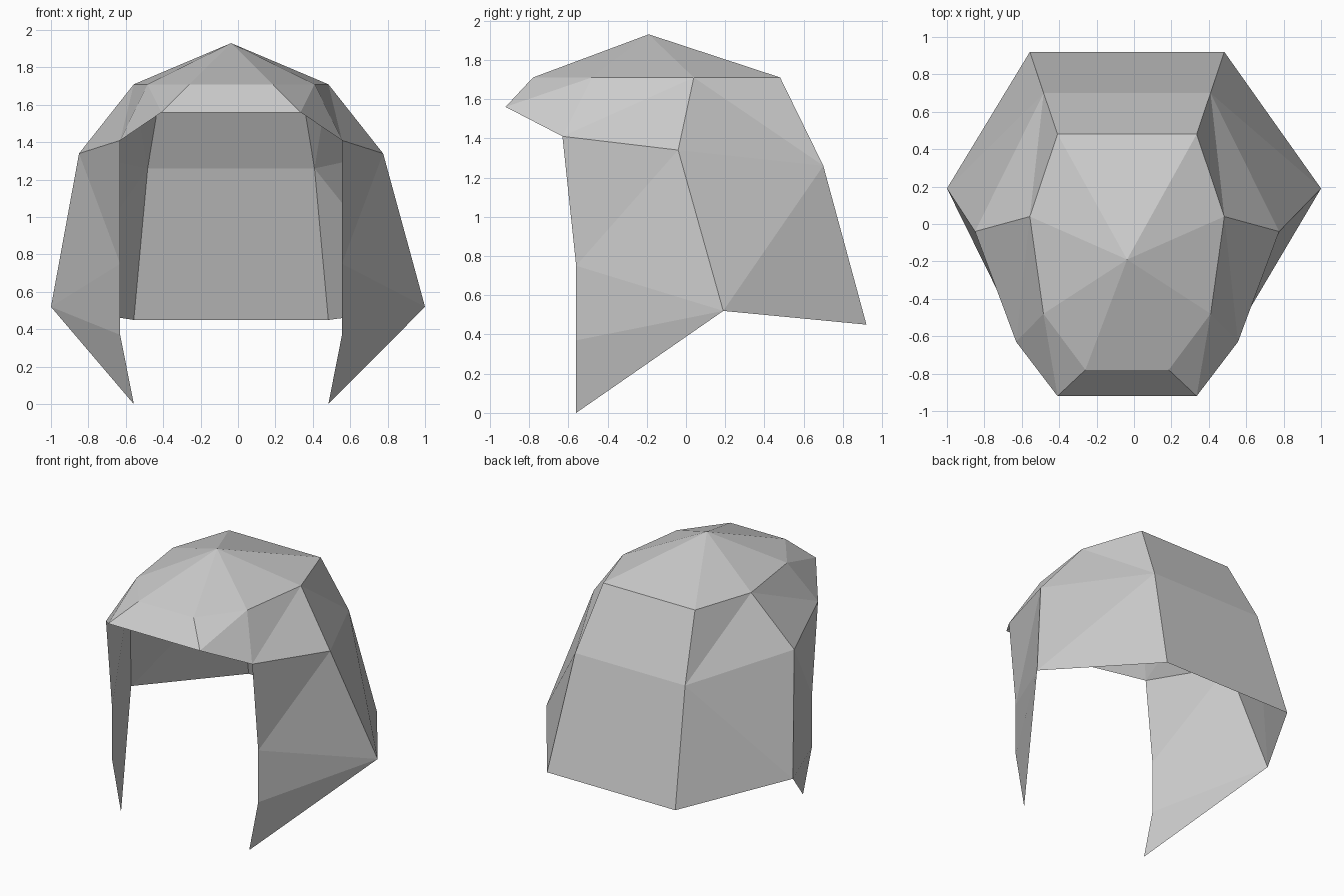
import bpy
import bmesh

cube = bpy.data.objects.get("Cube")
if cube:
    bpy.data.objects.remove(cube, do_unlink=True)

MID = -0.037  # x of the symmetry plane

# Half outline points: distance from the symmetry plane, y, z
POINTS = {
    "brow_top": (0.223, -0.78, 1.71),
    "brim": (0.372, -0.92, 1.56),
    "crown_front": (0.447, -0.48, 1.71),
    "crown_side": (0.52, 0.04, 1.71),
    "crown_back": (0.372, 0.48, 1.71),
    "temple": (0.593, -0.63, 1.41),
    "side_mid": (0.813, -0.04, 1.34),
    "side_hem": (0.963, 0.19, 0.52),
    "back_mid": (0.446, 0.70, 1.26),
    "back_hem": (0.52, 0.92, 0.45),
    "cheek_upper": (0.593, -0.56, 0.75),
    "cheek_lower": (0.593, -0.56, 0.37),
    "cheek_tip": (0.52, -0.56, 0.0),
}

# Facets repeated on each side
SIDE_FACES = [
    "apex brow_top crown_front",
    "apex crown_front crown_side",
    "apex crown_side crown_back",
    "brow_top brim crown_front",
    "crown_front brim temple",
    "crown_front temple crown_side",
    "crown_side temple side_mid",
    "crown_side back_mid crown_back",
    "crown_side side_mid back_mid",
    "side_mid side_hem back_mid",
    "side_hem back_hem back_mid",
    "temple cheek_upper side_mid",
    "side_mid cheek_upper side_hem",
    "cheek_upper cheek_lower side_hem",
    "cheek_lower cheek_tip side_hem",
]

# Strips that run across the middle, from the brim over the crown to the back hem
STRIPS = [("brim", "brow_top"), ("crown_back", "back_mid"), ("back_mid", "back_hem")]

bm = bmesh.new()
apex = bm.verts.new((MID, -0.19, 1.93))
sides = {}
for sign in (-1, 1):
    verts = {n: bm.verts.new((MID + sign * w, y, z)) for n, (w, y, z) in POINTS.items()}
    verts["apex"] = apex
    sides[sign] = verts
    for names in SIDE_FACES:
        bm.faces.new([verts[n] for n in names.split()])
sides[1]["side_hem"].co.x = 1.0  # left lower corner flares a little wider

right, left = sides[-1], sides[1]
for a, b in STRIPS:
    bm.faces.new([right[a], left[a], left[b], right[b]])
for n in ("brow_top", "crown_back"):
    bm.faces.new([apex, right[n], left[n]])

# Turn the whole shell outward
bmesh.ops.recalc_face_normals(bm, faces=bm.faces[:])
if apex.link_faces[0].normal.z < 0:
    bmesh.ops.reverse_faces(bm, faces=bm.faces[:])

mesh = bpy.data.meshes.new("hair_shell")
bm.to_mesh(mesh)
bm.free()

grey = bpy.data.materials.new("light_grey")
grey.use_nodes = True
colour = (0.6, 0.6, 0.6, 1.0)
grey.diffuse_color = colour
grey.node_tree.nodes["Principled BSDF"].inputs["Base Color"].default_value = colour
mesh.materials.append(grey)

shell = bpy.data.objects.new("hair_shell", mesh)
bpy.context.collection.objects.link(shell)
